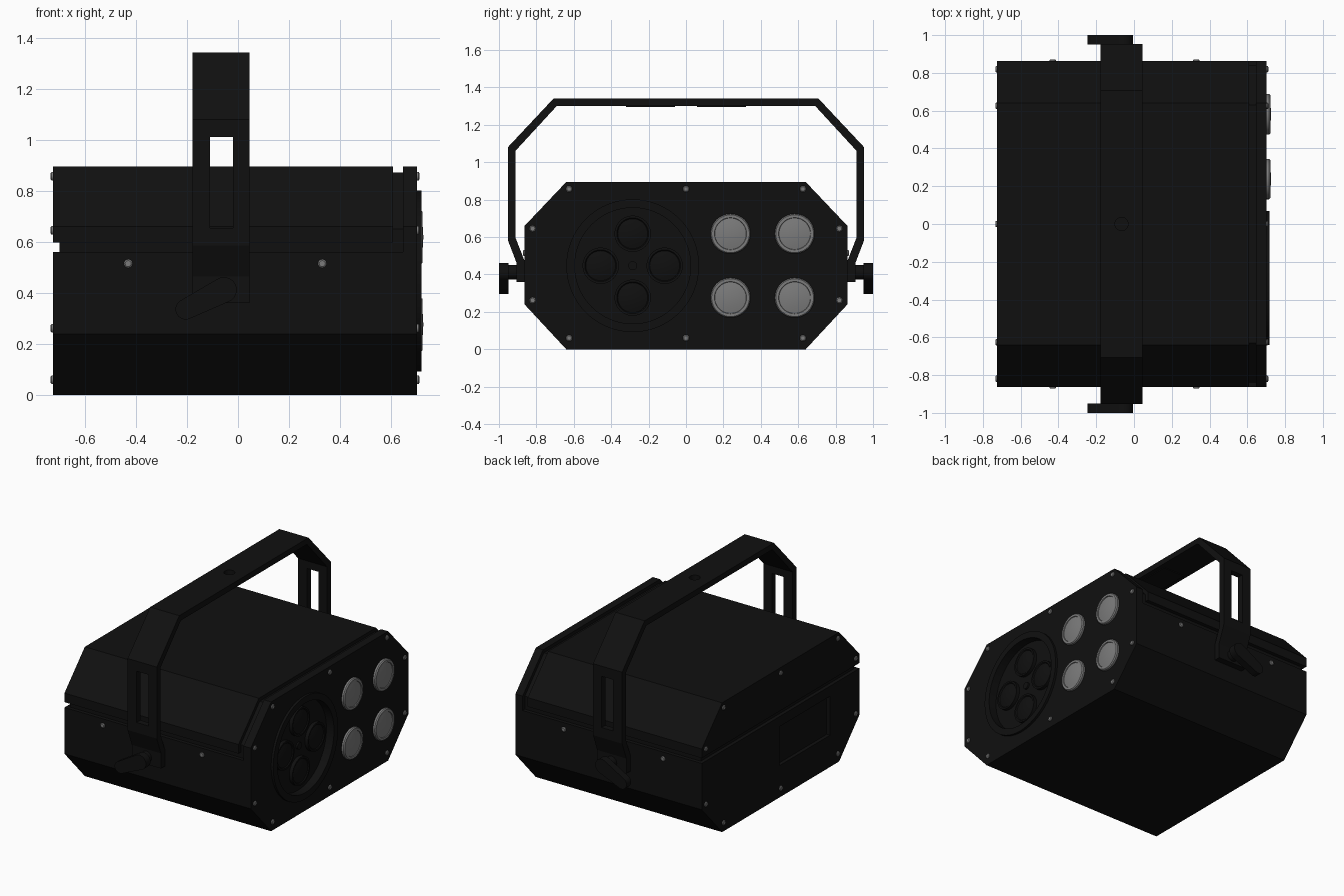
import bpy, bmesh, math
from mathutils import Vector

if "Cube" in bpy.data.objects:
    bpy.data.objects.remove(bpy.data.objects["Cube"])


def material(name, v):
    m = bpy.data.materials.new(name)
    m.diffuse_color = (v, v, v, 1)
    m.use_nodes = True
    m.node_tree.nodes["Principled BSDF"].inputs["Base Color"].default_value = m.diffuse_color
    return m


BLACK = material("matte_black", 0.005)
GREY = material("lens_grey", 0.2)


def finish(name, bm, mat, smooth=False):
    bmesh.ops.remove_doubles(bm, verts=bm.verts, dist=1e-5)
    bmesh.ops.recalc_face_normals(bm, faces=bm.faces)
    me = bpy.data.meshes.new(name)
    bm.to_mesh(me)
    bm.free()
    ob = bpy.data.objects.new(name, me)
    bpy.context.collection.objects.link(ob)
    me.materials.append(mat)
    if smooth:
        bpy.ops.object.select_all(action='DESELECT')
        ob.select_set(True)
        bpy.context.view_layer.objects.active = ob
        bpy.ops.object.shade_smooth_by_angle(angle=math.radians(35))
    return ob


def prism(name, pts, x0, x1, mat=BLACK):
    """Extrude a closed (y, z) outline from x0 to x1."""
    bm = bmesh.new()
    f = bm.faces.new([bm.verts.new((x0, y, z)) for y, z in pts])
    r = bmesh.ops.extrude_face_region(bm, geom=[f])
    bmesh.ops.translate(bm, vec=(x1 - x0, 0, 0),
                        verts=[g for g in r['geom'] if isinstance(g, bmesh.types.BMVert)])
    return finish(name, bm, mat)


def box(name, x, y, z, mat=BLACK):
    return prism(name, [(y[0], z[0]), (y[1], z[0]), (y[1], z[1]), (y[0], z[1])], *x, mat)


def lathe(name, profile, loc, axis, mat=BLACK, n=48):
    """Turn a (radius, height) profile around an axis through loc."""
    q = Vector(axis).to_track_quat('Z', 'Y')
    bm = bmesh.new()
    rings = []
    for r, h in profile:
        rings.append([bm.verts.new(Vector(loc) + q @ Vector(
            (r * math.cos(2 * math.pi * i / n), r * math.sin(2 * math.pi * i / n), h)))
            for i in range(n)])
    for a, b in zip(rings, rings[1:]):
        for i in range(n):
            j = (i + 1) % n
            bm.faces.new((a[i], a[j], b[j], b[i]))
    return finish(name, bm, mat, True)


def disc(r, h0, h1):
    return [(0, h0), (r, h0), (r, h1), (0, h1)]


def cut(ob, cutter):
    cutter.hide_render = True
    m = ob.modifiers.new("cut", 'BOOLEAN')
    m.operation, m.object, m.solver = 'DIFFERENCE', cutter, 'EXACT'
    bpy.context.view_layer.objects.active = ob
    bpy.ops.object.modifier_apply(modifier=m.name)
    bpy.data.objects.remove(cutter)


def mirrored(half):
    return half + [(-y, z) for y, z in reversed(half)]


# Housing: inner core, lower tray, upper cover and front plate with gaps between
prism("inner_core", mirrored([(.63, .025), (.838, .25), (.838, .65), (.63, .871)]), -.70, .66)
tray = prism("lower_tray", mirrored([(.64, 0), (.863, .24), (.863, .56)]), -.725, .647)
prism("upper_cover", mirrored([(.863, .597), (.863, .66), (.64, .895)]), -.725, .608)
plate = prism("front_plate", mirrored([(.64, 0), (.863, .24), (.863, .66), (.64, .895)]), .647, .702)
cut(tray, box("cutter", (-.8, -.70), (-.54, .01), (.22, .49)))

# Large round recess with raised ring and four dark lenses
CY, CZ = -.285, .447
cut(plate, lathe("cutter", disc(.31, .6, .8), (0, CY, CZ), (1, 0, 0), n=64))
lathe("recess_ring", [(.31, .69), (.355, .69), (.355, .718), (.31, .718), (.31, .69)],
      (0, CY, CZ), (1, 0, 0), n=64)
for dy, dz in ((.171, 0), (-.171, 0), (0, .171), (0, -.171)):
    lathe("dark_lens", [(0, .65), (.097, .65), (.097, .684), (.085, .684), (.08, .678),
                        (.045, .688), (0, .691)], (0, CY + dy, CZ + dz), (1, 0, 0))
lathe("centre_screw", disc(.024, .65, .672), (0, CY, CZ), (1, 0, 0), n=16)

# Four grey lenses
for y in (.238, .581):
    for z in (CZ - .171, CZ + .171):
        lathe("grey_lens", [(0, .69), (.107, .69), (.107, .715), (.101, .722), (.086, .722),
                            (.084, .717), (.05, .723), (0, .726)], (0, y, z), (1, 0, 0), GREY)

# Screws on both ends and both sides
HEAD = [(0, -.005), (.017, -.005), (.017, .005), (.012, .009), (0, .009)]
SPOTS = [(0, .857), (0, .06)]
for s in (-1, 1):
    SPOTS += [(s * .625, .857), (s * .82, .645), (s * .82, .262), (s * .625, .06)]
for y, z in SPOTS:
    lathe("front_screw", HEAD, (.702, y, z), (1, 0, 0), GREY, 12)
    lathe("back_screw", HEAD, (-.725, y, z), (-1, 0, 0), GREY, 12)
for s in (-1, 1):
    for x in (-.43, .33):
        lathe("side_screw", HEAD, (x, s * .863, .515), (0, s, 0), GREY, 12)

# Hanging bracket: bent strap with slots in the uprights and a hole on top
outer = [(.907, .36), (.907, .465), (.953, .585), (.953, 1.08), (.707, 1.342)]
inner = [(.864, .36), (.864, .475), (.911, .595), (.911, 1.062), (.69, 1.302)]
bracket = prism("bracket", mirrored(outer) + mirrored(inner)[::-1], -.178, .045)
cut(bracket, box("cutter", (-.11, -.02), (-1.1, 1.1), (.655, 1.01)))
cut(bracket, lathe("cutter", disc(.035, 1.2, 1.4), (-.066, 0, 0), (0, 0, 1), n=24))
for s in (-1, 1):
    box("bracket_pad", (-.15, .015), sorted((s * .06, s * .32)), (1.296, 1.304))

# Clamp levers: stem plus tapered rounded handle on each side
for s in (-1, 1):
    lathe("clamp_stem", disc(.039, .86, .96), (-.066, 0, .412), (0, s, 0), n=24)
    bm = bmesh.new()
    for cx, cz, r in ((-.055, .412, .05), (-.205, .336, .04)):
        for i in range(32):
            a = 2 * math.pi * i / 32
            for y in (.95, 1.0):
                bm.verts.new((cx + r * math.cos(a), s * y, cz + r * math.sin(a)))
    r = bmesh.ops.convex_hull(bm, input=bm.verts)
    bmesh.ops.delete(bm, geom=[v for v in bm.verts if not v.link_faces], context='VERTS')
    finish("clamp_lever", bm, BLACK, True)
